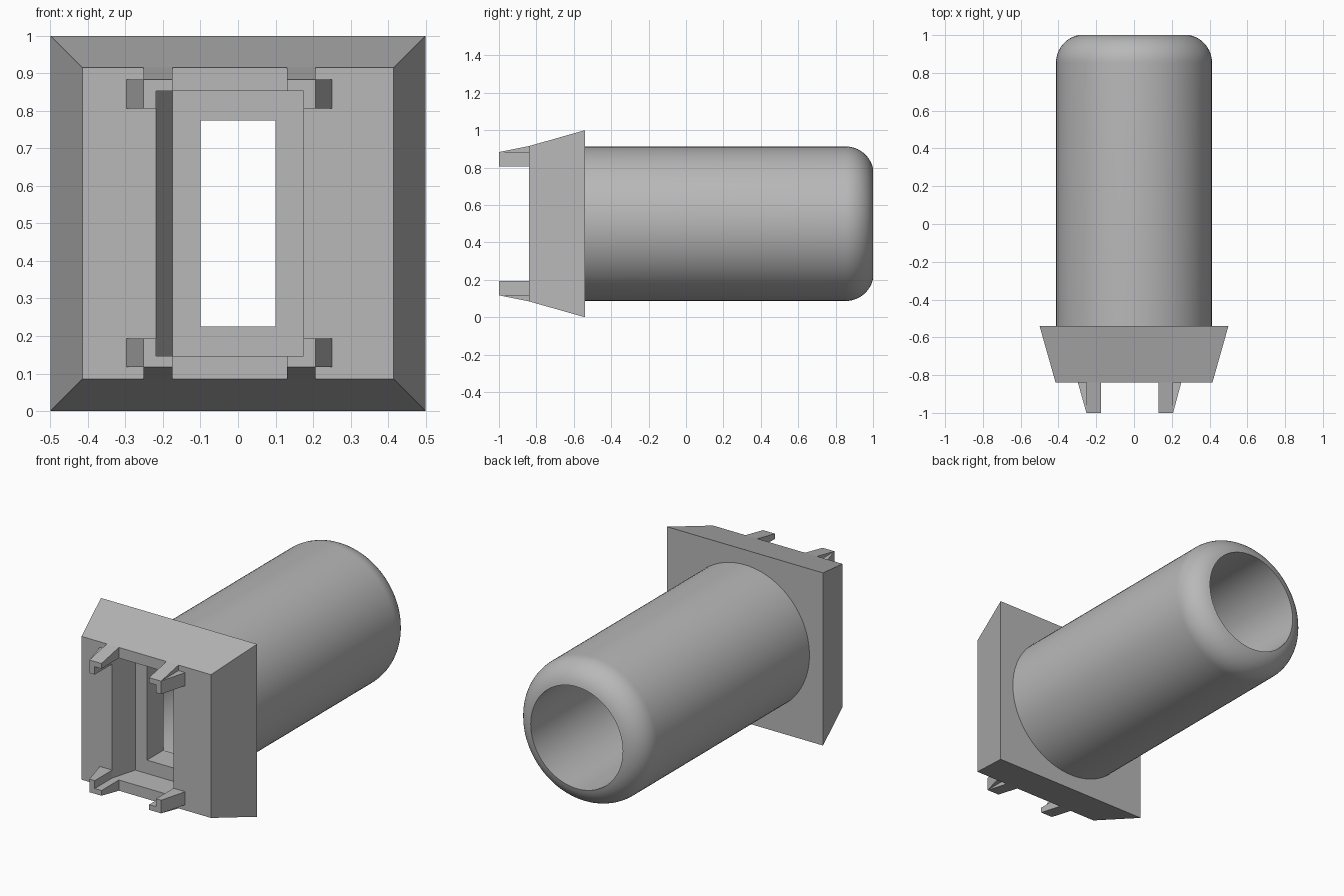
import bpy, bmesh, math
from mathutils import Vector

if "Cube" in bpy.data.objects:
    bpy.data.objects.remove(bpy.data.objects["Cube"])

grey = bpy.data.materials.new("light grey")
grey.diffuse_color = (0.48, 0.48, 0.48, 1)
grey.use_nodes = True
grey.node_tree.nodes["Principled BSDF"].inputs["Base Color"].default_value = grey.diffuse_color


def make(name, bm):
    bmesh.ops.recalc_face_normals(bm, faces=bm.faces)
    me = bpy.data.meshes.new(name)
    bm.to_mesh(me)
    bm.free()
    me.materials.append(grey)
    ob = bpy.data.objects.new(name, me)
    bpy.context.collection.objects.link(ob)
    return ob


def prism(name, points, offset):
    """Extrude a planar outline along an offset vector."""
    bm = bmesh.new()
    face = bm.faces.new([bm.verts.new(p) for p in points])
    ext = bmesh.ops.extrude_face_region(bm, geom=[face])["geom"]
    bmesh.ops.translate(bm, vec=Vector(offset),
                        verts=[v for v in ext if isinstance(v, bmesh.types.BMVert)])
    return make(name, bm)


def cut(ob, cutter):
    mod = ob.modifiers.new("cut", 'BOOLEAN')
    mod.operation, mod.solver, mod.object = 'DIFFERENCE', 'EXACT', cutter
    bpy.context.view_layer.objects.active = ob
    bpy.ops.object.modifier_apply(modifier=mod.name)


# Cutters: front recess with one slanted side, and the through slot
recess = prism("recess_cutter",
               [(x, y, 0.147) for x, y in ((-0.218, -1.1), (-0.218, -0.84), (-0.175, -0.69),
                                           (0.175, -0.69), (0.175, -1.1))], (0, 0, 0.706))
slot = prism("slot_cutter",
             [(x, -0.9, z) for x, z in ((-0.1, 0.225), (0.1, 0.225), (0.1, 0.775), (-0.1, 0.775))],
             (0, 0.6, 0))

# Tapered block
bm = bmesh.new()
corners = ((-1, -1), (1, -1), (1, 1), (-1, 1))
front = [bm.verts.new((sx * 0.415, -0.84, 0.5 + sz * 0.415)) for sx, sz in corners]
back = [bm.verts.new((sx * 0.5, -0.54, 0.5 + sz * 0.5)) for sx, sz in corners]
bm.faces.new(front)
bm.faces.new(back)
for i in range(4):
    j = (i + 1) % 4
    bm.faces.new((front[i], front[j], back[j], back[i]))
block = make("tapered_block", bm)
cut(block, recess)
cut(block, slot)

# Clips: a tapered lug with a sloped ridge, mirrored above and below
for side, outer, tip, inner in (("left", -0.297, -0.252, -0.175), ("right", 0.25, 0.207, 0.13)):
    for level, s in (("upper", 1), ("lower", -1)):
        lug = prism(f"{level}_{side}_clip",
                    [(x, y, 0.5 + s * 0.307) for x, y in
                     ((inner, -1), (tip, -1), (outer, -0.84), (inner, -0.84))], (0, 0, s * 0.076))
        cut(lug, recess)
        prism(f"{level}_{side}_clip_ridge",
              [(inner, y, 0.5 + s * z) for y, z in ((-1, 0.383), (-0.84, 0.383), (-0.84, 0.415))],
              (tip - inner, 0, 0))

# Hollow tube with a rounded end, spun around the y axis
R, BORE, F = 0.413, 0.295, 0.15
profile = [(BORE, -0.54), (R, -0.54)]
end = math.acos((BORE - R + F) / F)
for i in range(13):
    a = end * i / 12
    profile.append((R - F + F * math.cos(a), 1 - F * math.sin(end) + F * math.sin(a) - 0.0))
N = 96
bm = bmesh.new()
rings = [[bm.verts.new((r * math.cos(2 * math.pi * k / N), y, 0.5 + r * math.sin(2 * math.pi * k / N)))
          for k in range(N)] for r, y in profile]
for i, ring in enumerate(rings):
    nxt = rings[(i + 1) % len(rings)]
    for k in range(N):
        m = (k + 1) % N
        bm.faces.new((ring[k], ring[m], nxt[m], nxt[k]))
tube = make("tube", bm)
bpy.ops.object.select_all(action='DESELECT')
tube.select_set(True)
bpy.context.view_layer.objects.active = tube
bpy.ops.object.shade_smooth_by_angle(angle=math.radians(35))

for helper in (recess, slot):
    bpy.data.objects.remove(helper)
